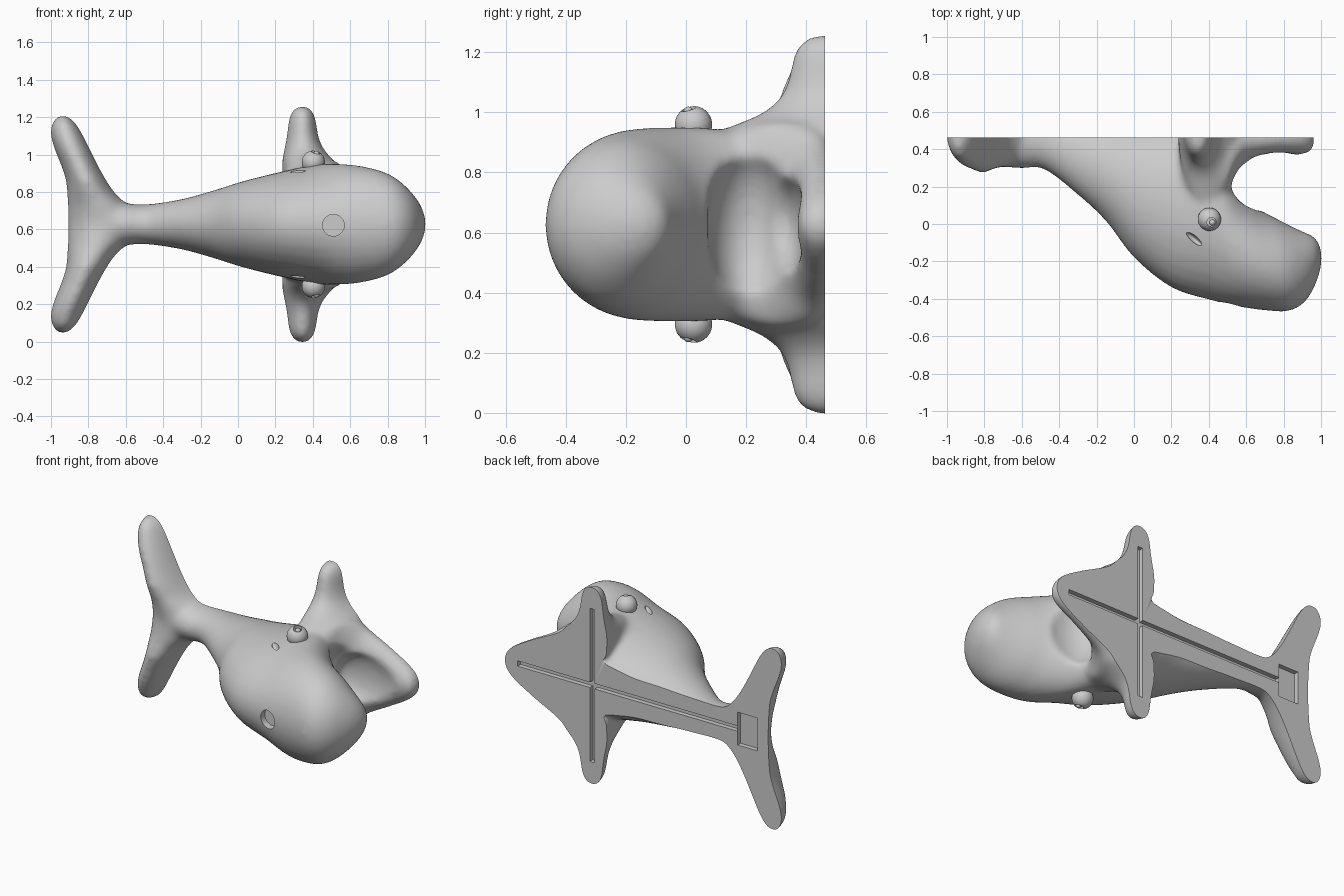
import bpy, bmesh, math
from mathutils import Vector, Matrix

if "Cube" in bpy.data.objects:
    bpy.data.objects.remove(bpy.data.objects["Cube"])

ZC, BACK = 0.627, 0.462   # mirror plane height, flat back plane


def link(name, bm):
    bmesh.ops.recalc_face_normals(bm, faces=bm.faces)
    me = bpy.data.meshes.new(name)
    bm.to_mesh(me)
    bm.free()
    ob = bpy.data.objects.new(name, me)
    bpy.context.collection.objects.link(ob)
    return ob


def smooth_rows(rows, steps=5):
    """Catmull-Rom through rows of numbers."""
    out = []
    for i in range(len(rows) - 1):
        p = [rows[max(0, min(len(rows) - 1, i + k))] for k in (-1, 0, 1, 2)]
        for s in range(steps):
            t = s / steps
            out.append([0.5 * (2*b + (c-a)*t + (2*a-5*b+4*c-d)*t*t + (3*b-a-3*c+d)*t**3)
                        for a, b, c, d in zip(*p)])
    return out + [list(rows[-1])]


def loft(bm, sections, n=32):
    """Skin elliptical sections given as (centre, half axis, half axis)."""
    rings = []
    for c, u, v in sections:
        rings.append([bm.verts.new(c + u * math.cos(2*math.pi*k/n) + v * math.sin(2*math.pi*k/n))
                      for k in range(n)])
    for a, b in zip(rings, rings[1:]):
        for k in range(n):
            bm.faces.new((a[k], a[(k+1) % n], b[(k+1) % n], b[k]))
    bm.faces.new(rings[0])
    bm.faces.new(rings[-1])


def body_loft(bm, rows):
    """rows: top x, top y, bottom x, bottom y, half width"""
    secs = []
    for ax, ay, bx, by, w in smooth_rows(rows):
        a, b = Vector((ax, ay, ZC)), Vector((bx, by, ZC))
        secs.append(((a+b)/2, (a-b)/2, Vector((0, 0, max(w, .005)))))
    loft(bm, secs)


def fin_loft(bm, rows, side):
    """rows: offset from mirror plane, x min, x max, top y"""
    secs = []
    for o, x0, x1, y in smooth_rows(rows):
        secs.append((Vector(((x0+x1)/2, BACK+.04, ZC+side*o)),
                     Vector(((x1-x0)/2, 0, 0)), Vector((0, BACK+.04-y, 0))))
    loft(bm, secs)


def cutter(name, loc, size, kind='cube', rot=None):
    bm = bmesh.new()
    if kind == 'cube':
        bmesh.ops.create_cube(bm, size=1)
    elif kind == 'ball':
        bmesh.ops.create_uvsphere(bm, u_segments=32, v_segments=16, radius=1)
    else:
        bmesh.ops.create_cone(bm, cap_ends=True, segments=48, radius1=1, radius2=1, depth=1)
    m = Matrix.Translation(loc) @ (rot or Matrix()) @ Matrix.Diagonal((*size, 1))
    bmesh.ops.transform(bm, matrix=m, verts=bm.verts)
    ob = link(name, bm)
    ob.hide_render = True
    ob.hide_set(True)
    return ob


def cut(ob, tool, solver='MANIFOLD'):
    m = ob.modifiers.new(tool.name, 'BOOLEAN')
    m.operation, m.solver, m.object = 'DIFFERENCE', solver, tool


def remesh(ob, size=.012):
    m = ob.modifiers.new('remesh', 'REMESH')
    m.mode, m.voxel_size = 'VOXEL', size


def bake(ob):
    dg = bpy.context.evaluated_depsgraph_get()
    me = bpy.data.meshes.new_from_object(ob.evaluated_get(dg))
    ob.modifiers.clear()
    ob.data = me


bm = bmesh.new()
# torso and head
body_loft(bm, [(-.84, .34, -.84, .58, .10), (-.75, .31, -.75, .58, .13), (-.6, .297, -.6, .58, .112),
               (-.48, .292, -.48, .58, .108), (-.3, .155, -.3, .55, .135), (-.15, .015, -.12, .53, .18),
               (0, -.18, .05, .52, .23), (.2, -.34, .25, .54, .28), (.4, -.405, .43, .52, .32),
               (.55, -.44, .56, .22, .323), (.7, -.462, .66, .09, .308), (.83, -.465, .78, .02, .27),
               (.92, -.41, .88, -.03, .20), (.98, -.30, .965, -.07, .11), (1.005, -.2, 1.0, -.13, .03)])
# lower jaw
body_loft(bm, [(.25, -.08, .25, .52, .28), (.40, -.03, .42, .56, .335), (.49, .06, .50, .57, .345),
               (.545, .215, .55, .56, .325), (.62, .315, .62, .55, .265), (.76, .357, .76, .54, .19),
               (.88, .37, .88, .53, .12), (.94, .385, .94, .51, .07), (.963, .42, .963, .47, .025)])
for s in (1, -1):
    # side flipper
    fin_loft(bm, [(.2, .24, .54, .06), (.30, .235, .54, .10), (.335, .235, .52, .17), (.37, .24, .485, .25),
                  (.42, .25, .45, .31), (.48, .26, .43, .338), (.56, .27, .418, .355),
                  (.605, .288, .40, .38), (.632, .32, .37, .43)], s)
    # tail fluke
    fin_loft(bm, [(0, -.912, -.5, .305), (.1, -.912, -.585, .297), (.16, -.915, -.65, .285),
                  (.23, -.92, -.70, .272), (.31, -.945, -.745, .285), (.41, -.985, -.795, .305),
                  (.49, -1.005, -.835, .335), (.545, -.993, -.87, .365), (.58, -.965, -.91, .42)], s)
whale = link('whale_body', bm)
remesh(whale)
# mouth hollows: throat and spoon-shaped jaw dish
cut(whale, cutter('throat_hollow', (.64, .21, ZC), (.20, .14, .275), 'ball'))
cut(whale, cutter('jaw_dish', (.69, .325, ZC), (.21, .075, .17), 'ball'))
remesh(whale)
sm = whale.modifiers.new('smooth', 'SMOOTH')
sm.factor, sm.iterations = .5, 30
bake(whale)

# flat back, key slots and tail pocket
cut(whale, cutter('back_plane', (0, BACK+.5, ZC), (4, 1, 4)))
cut(whale, cutter('long_slot', (.09, BACK, ZC), (1.56, .06, .034)))
cut(whale, cutter('cross_slot', (.34, BACK, ZC), (.034, .06, .98)))
cut(whale, cutter('tail_pocket', (-.76, BACK, ZC), (.14, .06, .21)))
# blowhole
cut(whale, cutter('blowhole_cut', (.51, -.42, ZC-.005), (.058, .058, .09), 'cyl',
                  Matrix.Rotation(math.pi/2, 4, 'X')))
# cheek notches
for s in (1, -1):
    cut(whale, cutter('cheek_notch', (.32, -.08, ZC+s*.295), (.055, .018, .04), 'ball',
                      Matrix.Rotation(-.7, 4, 'Z')))
bake(whale)

# eyes with a ring-shaped pupil groove
eyes = []
for s in (1, -1):
    bm = bmesh.new()
    bmesh.ops.create_uvsphere(bm, u_segments=48, v_segments=24, radius=.062,
                              matrix=Matrix.Translation((.403, .025, ZC+s*.332)))
    eye = link('eye', bm)
    cut(eye, cutter('pupil_cut', (.415, .01, ZC+s*.39), (.025, .025, .03), 'cyl'))
    bake(eye)
    bm = bmesh.new()
    bmesh.ops.create_uvsphere(bm, u_segments=24, v_segments=12, radius=.016,
                              matrix=Matrix.Translation((.419, .008, ZC+s*.376)))
    eyes += [eye, link('pupil', bm)]

for ob in [o for o in bpy.data.objects if o.hide_render]:
    bpy.data.objects.remove(ob)
bpy.ops.object.select_all(action='DESELECT')
for ob in [whale] + eyes:
    ob.select_set(True)
bpy.context.view_layer.objects.active = whale
bpy.ops.object.shade_smooth_by_angle(angle=math.radians(35))
